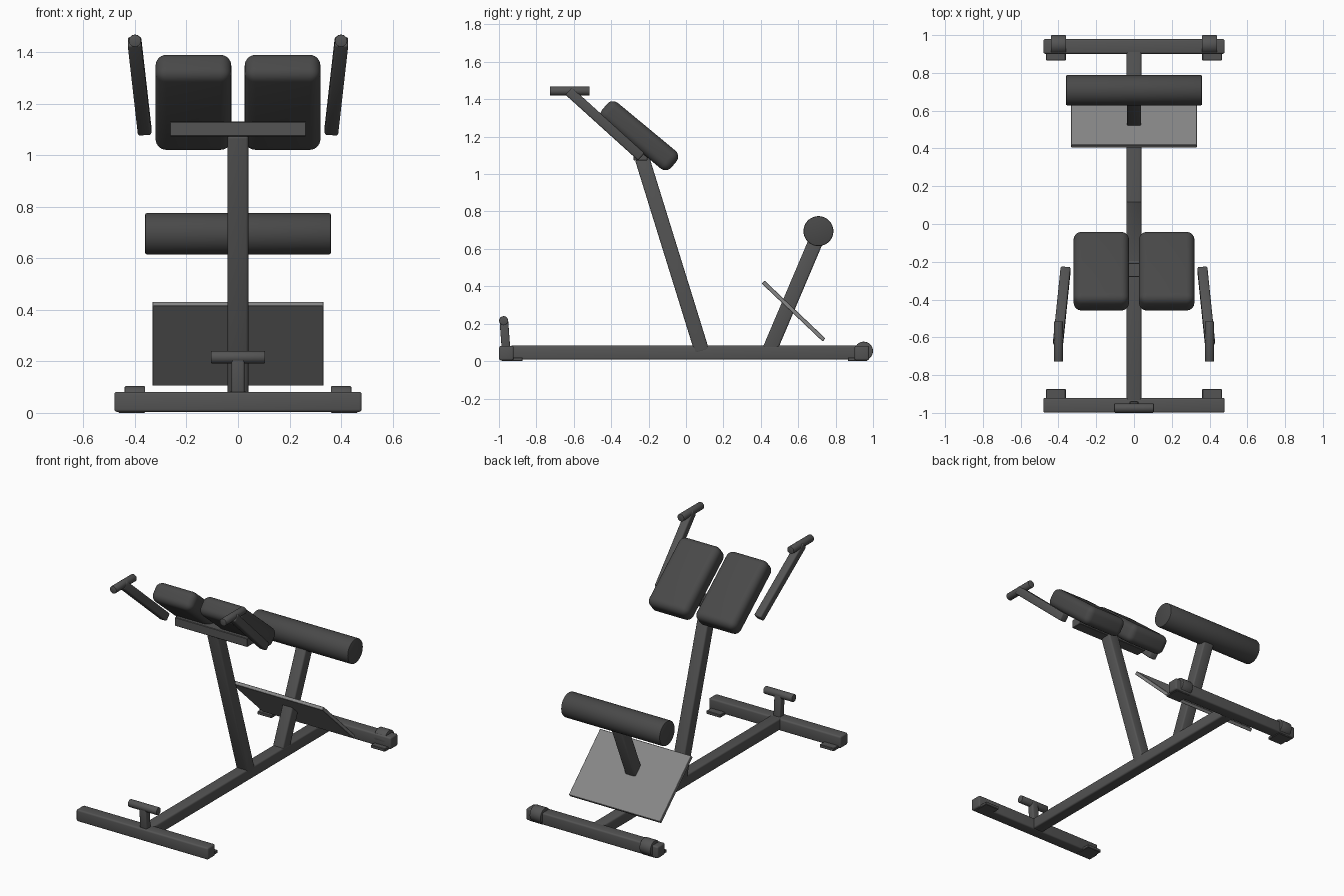
import bpy, bmesh, math
from mathutils import Vector, Matrix

if "Cube" in bpy.data.objects:
    bpy.data.objects.remove(bpy.data.objects["Cube"])


def material(name, v):
    m = bpy.data.materials.new(name)
    m.diffuse_color = (v, v, v, 1)
    m.use_nodes = True
    m.node_tree.nodes["Principled BSDF"].inputs["Base Color"].default_value = m.diffuse_color
    return m


FRAME = material("dark_steel", 0.088)
PADDING = material("black_padding", 0.066)
PLATE = material("grey_plate", 0.24)


def frame(p0, p1):
    # Local z runs from p0 to p1, local x stays near world x
    p0, p1 = Vector(p0), Vector(p1)
    z = (p1 - p0).normalized()
    ref = Vector((0, 1, 0)) if abs(z.x) > 0.9 else Vector((1, 0, 0))
    y = z.cross(ref).normalized()
    x = y.cross(z)
    m = Matrix((x, y, z)).transposed().to_4x4()
    m.translation = (p0 + p1) / 2
    return m, (p1 - p0).length


def finish(name, bm, matrix, mat):
    bmesh.ops.recalc_face_normals(bm, faces=bm.faces)
    me = bpy.data.meshes.new(name)
    bm.to_mesh(me)
    bm.free()
    me.shade_smooth()
    me.set_sharp_from_angle(angle=math.radians(35))
    me.materials.append(mat)
    ob = bpy.data.objects.new(name, me)
    bpy.context.collection.objects.link(ob)
    ob.matrix_world = matrix
    return ob


def beam(name, p0, p1, w, h, bevel=0.01, seg=3, mat=FRAME):
    m, length = frame(p0, p1)
    bm = bmesh.new()
    bmesh.ops.create_cube(bm, size=1)
    bmesh.ops.scale(bm, vec=(w, h, length), verts=bm.verts)
    bmesh.ops.bevel(bm, geom=bm.edges[:], offset=bevel, segments=seg,
                    profile=0.5, affect='EDGES')
    return finish(name, bm, m, mat)


def rod(name, p0, p1, r, sides=32, bevel=0.004, mat=FRAME):
    m, length = frame(p0, p1)
    bm = bmesh.new()
    bmesh.ops.create_cone(bm, cap_ends=True, segments=sides, radius1=r,
                          radius2=r, depth=length)
    rims = [e for e in bm.edges
            if abs(e.verts[0].co.z - e.verts[1].co.z) < 1e-5]
    bmesh.ops.bevel(bm, geom=rims, offset=bevel, segments=2,
                    profile=0.5, affect='EDGES')
    return finish(name, bm, m, mat)


# Base: long spine and two crossbars
beam("base_spine", (0, -0.94, 0.045), (0, 0.92, 0.045), 0.078, 0.075)
beam("front_crossbar", (-0.48, -0.96, 0.043), (0.48, -0.96, 0.043), 0.078, 0.078)
beam("rear_crossbar", (-0.48, 0.94, 0.043), (0.48, 0.94, 0.043), 0.078, 0.078)

# T-shaped carry handle at the front
beam("carry_stem", (0, -0.962, 0.06), (0, -0.974, 0.22), 0.05, 0.046, 0.008)
rod("carry_grip", (-0.105, -0.975, 0.216), (0.105, -0.975, 0.216), 0.0245, 16)

# Main post, cross bracket on its top and the round cap
beam("main_post", (0, 0.086, 0.05), (0, -0.235, 1.085), 0.08, 0.078)
beam("pad_bracket", (-0.264, -0.243, 1.102), (0.264, -0.243, 1.102),
     0.075, 0.057, 0.003, 1)
rod("post_cap", (0, -0.24, 1.102), (0, -0.245, 1.118), 0.036)

# Rear post, roller and foot plate
beam("rear_post", (0, 0.443, 0.05), (0, 0.70, 0.655), 0.076, 0.078)
rod("leg_roller", (-0.36, 0.708, 0.695), (0.36, 0.708, 0.695), 0.08, 48, 0.006,
    PADDING)
beam("foot_plate", (0, 0.412, 0.423), (0, 0.738, 0.113), 0.665, 0.022, 0.002, 1,
     PLATE)

# Mirrored parts
slope = Vector((0, 0.77, -0.638)).normalized()
for s, side in ((-1, "left"), (1, "right")):
    # Padded hip cushion
    pc = Vector((s * 0.173, -0.25, 1.205))
    beam("hip_pad_" + side, pc - slope * 0.241, pc + slope * 0.241, 0.294, 0.124,
         0.042, 6, PADDING)
    # Handle arm and its grip
    beam("handle_arm_" + side, (s * 0.362, -0.24, 1.093), (s * 0.402, -0.628, 1.444),
         0.053, 0.052, 0.009)
    rod("handle_grip_" + side, (s * 0.40, -0.728, 1.444), (s * 0.40, -0.515, 1.444),
        0.0245, 12, 0.003)
    # Floor feet below the crossbars
    for y0, y1, label in ((-0.985, -0.873, "front"), (0.865, 0.97, "rear")):
        beam(f"{label}_foot_{side}", (s * 0.413, y0, 0.01), (s * 0.413, y1, 0.01),
             0.104, 0.02, 0.003, 1)
    # Transport wheel
    rod("wheel_" + side, (s * 0.36, 0.95, 0.054), (s * 0.44, 0.95, 0.054), 0.05)
